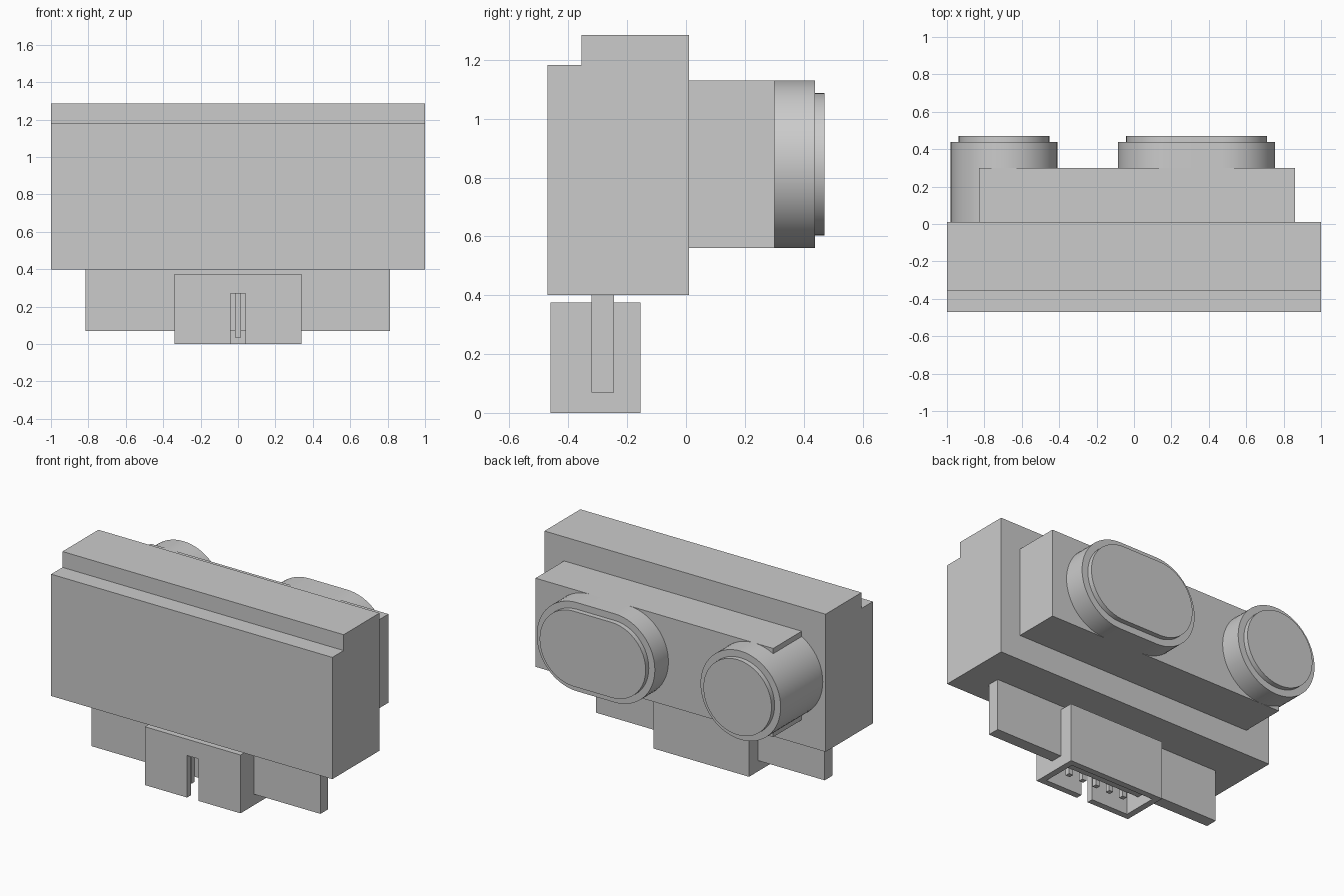
import bpy, bmesh
from math import pi, sin, cos, radians

cube = bpy.data.objects.get("Cube")
if cube:
    bpy.data.objects.remove(cube, do_unlink=True)

grey = bpy.data.materials.new("plain grey")
grey.use_nodes = True
grey.diffuse_color = (0.6, 0.6, 0.6, 1)
grey.node_tree.nodes["Principled BSDF"].inputs["Base Color"].default_value = (0.6, 0.6, 0.6, 1)


def extrude(name, profile, axis, lo, hi):
    """Extrude a closed 2D profile along one axis from lo to hi."""
    place = {"x": lambda a, b, d: (d, a, b),
             "y": lambda a, b, d: (a, d, b),
             "z": lambda a, b, d: (a, b, d)}[axis]
    bm = bmesh.new()
    ends = [[bm.verts.new(place(a, b, d)) for a, b in profile] for d in (lo, hi)]
    for ring in ends:
        bm.faces.new(ring)
    n = len(profile)
    for i in range(n):
        j = (i + 1) % n
        bm.faces.new((ends[0][i], ends[0][j], ends[1][j], ends[1][i]))
    bmesh.ops.recalc_face_normals(bm, faces=bm.faces[:])
    mesh = bpy.data.meshes.new(name)
    bm.to_mesh(mesh)
    bm.free()
    mesh.materials.append(grey)
    obj = bpy.data.objects.new(name, mesh)
    bpy.context.collection.objects.link(obj)
    return obj


def box(name, x0, x1, y0, y1, z0, z1):
    return extrude(name, [(x0, y0), (x1, y0), (x1, y1), (x0, y1)], "z", z0, z1)


def select(obj):
    bpy.ops.object.select_all(action="DESELECT")
    obj.select_set(True)
    bpy.context.view_layer.objects.active = obj


def rounded(name, x0, x1, radius, y0, y1, z=0.845, steps=32):
    """Disc or slot shape spanning x0..x1, extruded toward the back."""
    points = []
    for centre, start in ((x1 - radius, -pi / 2), (x0 + radius, pi / 2)):
        for i in range(steps + 1):
            a = start + pi * i / steps
            points.append((centre + radius * cos(a), z + radius * sin(a)))
    # Drop coincident points where the two half circles meet
    clean = [p for i, p in enumerate(points)
             if abs(p[0] - points[i - 1][0]) + abs(p[1] - points[i - 1][1]) > 1e-5]
    obj = extrude(name, clean, "y", y0, y1)
    select(obj)
    bpy.ops.object.shade_smooth_by_angle(angle=radians(30))
    return obj


# Main housing with stepped front edge
extrude("housing", [(-0.47, 0.4), (0.01, 0.4), (0.01, 1.285), (-0.355, 1.285),
                    (-0.355, 1.183), (-0.47, 1.183)], "x", -1, 1)

# Rear block carrying the two round fittings
box("rear_block", -0.83, 0.86, 0.01, 0.3, 0.56, 1.13)
rounded("round_fitting", -0.98, -0.41, 0.285, 0.01, 0.438)
rounded("round_fitting_lip", -0.937, -0.453, 0.242, 0.438, 0.47)
rounded("oval_fitting", -0.085, 0.755, 0.285, 0.3, 0.438)
rounded("oval_fitting_lip", -0.042, 0.712, 0.242, 0.438, 0.47)

# Circuit board below the housing
box("circuit_board", -0.815, 0.812, -0.322, -0.245, 0.07, 0.4)

# Connector shell, open below with a keying slot at the front
shell = box("connector_shell", -0.34, 0.34, -0.46, -0.155, 0, 0.375)
cutter = extrude("shell_cutter", [(-0.04, -0.6), (0.04, -0.6), (0.04, -0.42), (0.3, -0.42),
                                  (0.3, -0.195), (-0.3, -0.195), (-0.3, -0.42), (-0.04, -0.42)],
                 "z", -0.1, 0.27)
cutter.hide_render = True
cut = shell.modifiers.new("opening", "BOOLEAN")
cut.operation = "DIFFERENCE"
cut.solver = "EXACT"
cut.object = cutter
select(shell)
bpy.ops.object.modifier_apply(modifier=cut.name)
bpy.data.objects.remove(cutter, do_unlink=True)

# Row of contact pins inside the connector
for i in range(5):
    x = (i - 2) * 0.1
    box(f"contact_pin_{i + 1}", x - 0.015, x + 0.015, -0.352, -0.322, 0.035, 0.275)
